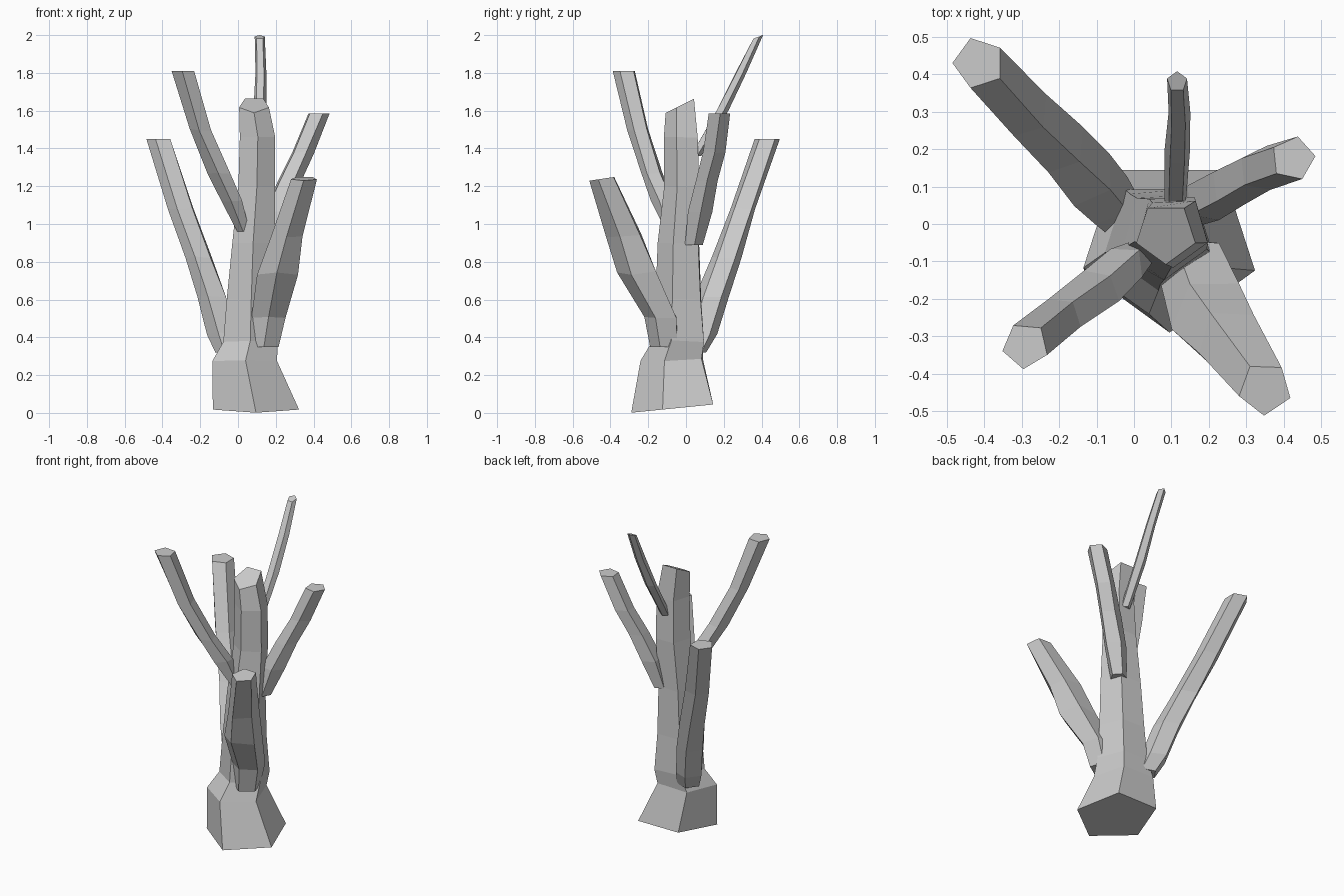
import bpy, bmesh, random
from math import cos, sin, radians, tau

random.seed(4)
SIDES = 5

cube = bpy.data.objects.get("Cube")
if cube:
    bpy.data.objects.remove(cube, do_unlink=True)

bark = bpy.data.materials.new("grey_bark")
bark.use_nodes = True
GREY = (0.6, 0.6, 0.6, 1)
bark.diffuse_color = GREY
bark.node_tree.nodes["Principled BSDF"].inputs["Base Color"].default_value = GREY


def limb(name, rings, phase, rough=0.1, tilts={}):
    """Closed five-sided limb through level rings (x, y, z, radius); tilts slope a ring along y."""
    bm = bmesh.new()
    loops = []
    last = len(rings) - 1
    for n, (x, y, z, r) in enumerate(rings):
        loop = []
        for k in range(SIDES):
            a = radians(phase) + tau * k / SIDES
            wobble = rough if 0 < n < last else 0
            rr = r * (1 + random.uniform(-wobble, wobble))
            dy = rr * sin(a)
            dz = dy * tilts.get(n, 0) + random.uniform(-wobble, wobble) * r
            loop.append(bm.verts.new((x + rr * cos(a), y + dy, z + dz)))
        loops.append(loop)
    for low, high in zip(loops, loops[1:]):
        for k in range(SIDES):
            j = (k + 1) % SIDES
            bm.faces.new((low[k], low[j], high[j], high[k]))
    bm.faces.new(loops[0][::-1])
    bm.faces.new(loops[-1])
    bmesh.ops.recalc_face_normals(bm, faces=bm.faces)
    mesh = bpy.data.meshes.new(name)
    bm.to_mesh(mesh)
    bm.free()
    mesh.materials.append(bark)
    obj = bpy.data.objects.new(name, mesh)
    bpy.context.collection.objects.link(obj)
    return obj


# Trunk with a flared foot and a slanted broken top
limb("trunk", [
    (0.095, -0.05, 0.025, 0.24), (0.04, -0.06, 0.28, 0.18), (0.065, -0.03, 0.38, 0.15),
    (0.07, -0.03, 0.6, 0.132), (0.08, -0.03, 0.9, 0.12), (0.1, -0.015, 1.2, 0.102),
    (0.105, -0.02, 1.46, 0.098), (0.085, -0.025, 1.63, 0.083)],
    -90, 0.04, {0: 0.1, 7: 0.5})

# Two thick low branches
limb("low_back_branch", [
    (-0.05, 0.04, 0.32, 0.07), (-0.08, 0.08, 0.42, 0.085), (-0.13, 0.14, 0.62, 0.088),
    (-0.205, 0.21, 0.82, 0.08), (-0.3, 0.3, 1.08, 0.075), (-0.415, 0.43, 1.45, 0.07)], 180)
limb("low_front_branch", [
    (0.14, -0.11, 0.35, 0.08), (0.165, -0.13, 0.5, 0.095), (0.21, -0.25, 0.74, 0.105),
    (0.26, -0.32, 0.94, 0.095), (0.35, -0.44, 1.24, 0.072)], -20, tilts={4: 0.15})

# Two medium branches halfway up
limb("middle_front_branch", [
    (0.03, -0.07, 0.96, 0.035), (-0.03, -0.12, 1.12, 0.062), (-0.1, -0.18, 1.27, 0.06),
    (-0.2, -0.25, 1.5, 0.058), (-0.29, -0.325, 1.81, 0.063)], 193)
limb("middle_back_branch", [
    (0.15, 0.04, 0.89, 0.05), (0.2, 0.07, 1.06, 0.068), (0.27, 0.105, 1.23, 0.064),
    (0.34, 0.145, 1.38, 0.06), (0.425, 0.175, 1.585, 0.06)], 6)

# Thin twig near the top
limb("top_twig", [
    (0.11, 0.05, 1.36, 0.03), (0.115, 0.19, 1.6, 0.034), (0.12, 0.29, 1.8, 0.03),
    (0.115, 0.38, 1.99, 0.028)], 90, tilts={3: 0.36})
